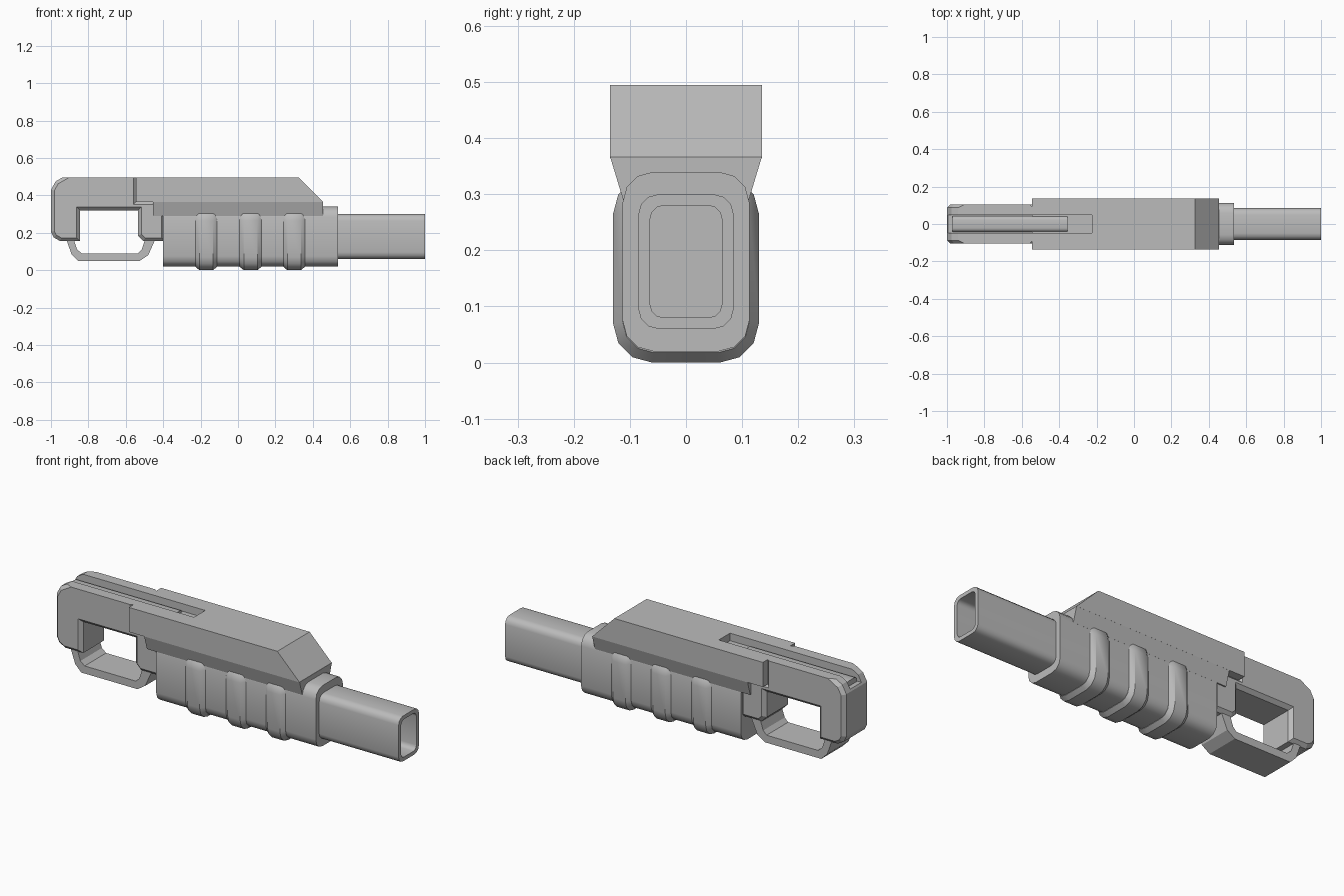
import bpy, bmesh
from math import sin, cos, pi, radians

cube = bpy.data.objects.get("Cube")
if cube:
    bpy.data.objects.remove(cube, do_unlink=True)

grey = bpy.data.materials.new("plain grey")
grey.use_nodes = True
grey.diffuse_color = (0.5, 0.5, 0.5, 1)
grey.node_tree.nodes["Principled BSDF"].inputs["Base Color"].default_value = (0.5, 0.5, 0.5, 1)
TOP = 0.495


def finish(name, bm):
    bmesh.ops.recalc_face_normals(bm, faces=bm.faces[:])
    mesh = bpy.data.meshes.new(name)
    bm.to_mesh(mesh)
    bm.free()
    mesh.materials.append(grey)
    ob = bpy.data.objects.new(name, mesh)
    bpy.context.collection.objects.link(ob)
    return ob


def activate(ob):
    bpy.ops.object.select_all(action='DESELECT')
    ob.select_set(True)
    bpy.context.view_layer.objects.active = ob


def smooth(ob):
    activate(ob)
    bpy.ops.object.shade_smooth_by_angle(angle=radians(35))


def side_prism(name, profile, half, bevel=0, bevel_below=0.0):
    """Extrude an x-z outline across y, chamfering rim edges below a height."""
    bm = bmesh.new()
    face = bm.faces.new([bm.verts.new((x, -half, z)) for x, z in profile])
    grown = bmesh.ops.extrude_face_region(bm, geom=[face])["geom"]
    bmesh.ops.translate(bm, vec=(0, 2 * half, 0),
                        verts=[g for g in grown if isinstance(g, bmesh.types.BMVert)])
    if bevel:
        rim = [e for e in bm.edges
               if abs(e.verts[0].co.y - e.verts[1].co.y) < 1e-4
               and (e.verts[0].co.z + e.verts[1].co.z) / 2 < bevel_below]
        bmesh.ops.bevel(bm, geom=rim, offset=bevel, segments=1, affect='EDGES')
    return finish(name, bm)


def ring(bm, x, half, low, high, radius, steps=3):
    """Rounded rectangle across the long axis."""
    cy, cz = half - radius, (high - low) / 2 - radius
    mid = (high + low) / 2
    verts = []
    for corner, (sy, sz) in enumerate([(1, 1), (-1, 1), (-1, -1), (1, -1)]):
        for i in range(steps + 1):
            a = (corner + i / steps) * pi / 2
            verts.append(bm.verts.new((x, sy * cy + radius * cos(a),
                                       mid + sz * cz + radius * sin(a))))
    return verts


def loft(name, sections):
    """Skin a run of rounded rectangles and cap both ends."""
    bm = bmesh.new()
    rings = [ring(bm, *s) for s in sections]
    for a, b in zip(rings, rings[1:]):
        for i in range(len(a)):
            j = (i + 1) % len(a)
            bm.faces.new((a[i], a[j], b[j], b[i]))
    bm.faces.new(rings[0])
    bm.faces.new(rings[-1])
    ob = finish(name, bm)
    smooth(ob)
    return ob


def cut(ob, cutter):
    activate(ob)
    mod = ob.modifiers.new("cut", 'BOOLEAN')
    mod.operation = 'DIFFERENCE'
    mod.solver = 'EXACT'
    mod.object = cutter
    bpy.ops.object.modifier_apply(modifier=mod.name)
    bpy.data.objects.remove(cutter, do_unlink=True)


# Hollow square tube at the right end
loft("square_tube", [(0.5, 0.085, 0.06, 0.30, 0.036), (1, 0.085, 0.06, 0.30, 0.036),
                     (1, 0.064, 0.08, 0.28, 0.024), (0.56, 0.064, 0.08, 0.28, 0.024)])

# Hand grip body and its three raised ribs
loft("grip_body", [(-0.4, 0.113, 0.02, 0.34, 0.055), (0.535, 0.113, 0.02, 0.34, 0.055)])
for n, x in enumerate((-0.17, 0.067, 0.30)):
    loft(f"grip_rib_{n + 1}", [(x - 0.058, 0.113, 0.018, 0.325, 0.055),
                               (x - 0.036, 0.13, 0, 0.335, 0.07),
                               (x + 0.036, 0.13, 0, 0.335, 0.07),
                               (x + 0.058, 0.113, 0.018, 0.325, 0.055)])

# Top cover with sloped nose and a slot
cover = side_prism("top_cover", [(-0.545, 0.365), (0.455, 0.365), (0.325, TOP), (-0.545, TOP)], 0.135)
cut(cover, side_prism("slot_cutter", [(-0.6, 0.455), (-0.225, 0.455), (-0.225, 0.6), (-0.6, 0.6)], 0.047))

# Skirt tapering from the cover down to the grip
skirt = side_prism("cover_skirt", [(-0.455, 0.29), (0.455, 0.29), (0.455, 0.366), (-0.455, 0.366)], 0.135)
for v in skirt.data.vertices:
    if v.co.z < 0.3:
        v.co.y *= 0.112 / 0.135

# Rear frame with the grip opening and a grooved top
frame = side_prism("rear_frame", [
    (-0.54, TOP), (-0.94, TOP), (-0.975, 0.475), (-1, 0.43), (-1, 0.205), (-0.985, 0.175),
    (-0.95, 0.155), (-0.845, 0.155), (-0.845, 0.32), (-0.535, 0.32), (-0.535, 0.185),
    (-0.505, 0.155), (-0.39, 0.155), (-0.39, 0.37), (-0.54, 0.37)], 0.105, 0.018, 0.492)
cut(frame, side_prism("groove_cutter", [(-1.1, 0.44), (-0.5, 0.44), (-0.5, 0.6), (-1.1, 0.6)], 0.047))

# Rounded bar lying in the groove
loft("groove_bar", [(-0.97, 0.042, 0.40, 0.468, 0.02), (-0.355, 0.042, 0.40, 0.468, 0.02)])

# Loop guard below the opening
side_prism("loop_guard", [
    (-0.92, 0.17), (-0.89, 0.085), (-0.855, 0.05), (-0.525, 0.05), (-0.48, 0.08), (-0.44, 0.17),
    (-0.495, 0.17), (-0.515, 0.11), (-0.535, 0.09), (-0.835, 0.09), (-0.86, 0.11), (-0.88, 0.17)], 0.09)
